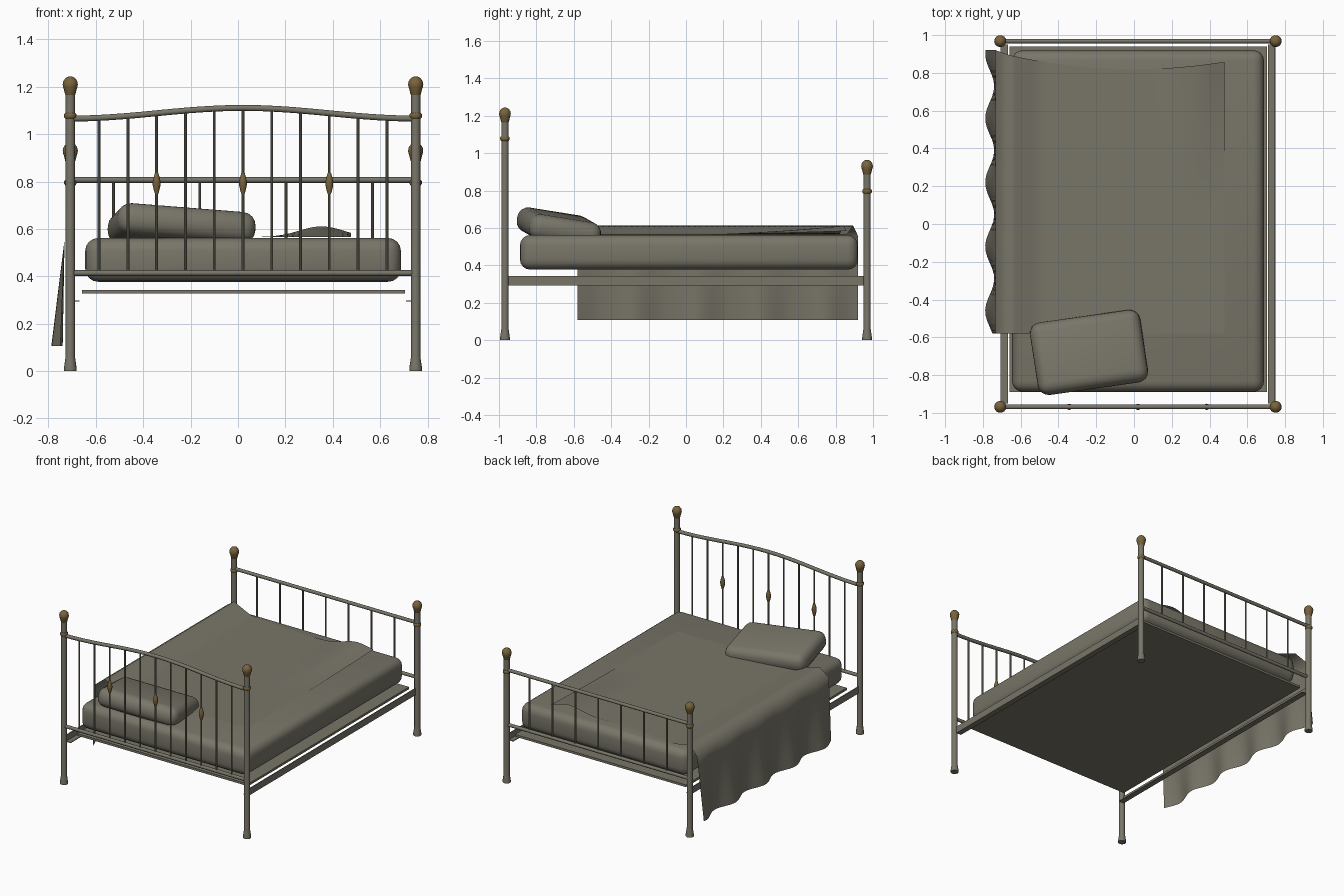
import bpy, bmesh, math
from mathutils import Vector, Matrix

if "Cube" in bpy.data.objects:
    bpy.data.objects.remove(bpy.data.objects["Cube"])


def material(name, rgb):
    m = bpy.data.materials.new(name)
    m.diffuse_color = (*rgb, 1)
    m.use_nodes = True
    m.node_tree.nodes["Principled BSDF"].inputs["Base Color"].default_value = m.diffuse_color
    return m


GREY = material("olive grey", (0.19, 0.18, 0.14))
BRASS = material("dull brass", (0.19, 0.125, 0.045))

CX = 0.021                     # middle of the frame
LEFT, RIGHT = -0.708, 0.75     # post positions
HEAD, FOOT = -0.968, 0.968


def finish(name, bm, mat, angle=40, fix=True):
    if fix:
        bmesh.ops.recalc_face_normals(bm, faces=bm.faces)
    me = bpy.data.meshes.new(name)
    bm.to_mesh(me)
    bm.free()
    me.materials.append(mat)
    ob = bpy.data.objects.new(name, me)
    bpy.context.collection.objects.link(ob)
    bpy.ops.object.select_all(action='DESELECT')
    ob.select_set(True)
    bpy.context.view_layer.objects.active = ob
    bpy.ops.object.shade_smooth_by_angle(angle=math.radians(angle))
    return ob


def skin(bm, rings):
    n = len(rings[0])
    for a, b in zip(rings, rings[1:]):
        for i in range(n):
            bm.faces.new((a[i], a[(i + 1) % n], b[(i + 1) % n], b[i]))
    bm.faces.new(rings[0][::-1])
    bm.faces.new(rings[-1])


def lathe(name, profile, x, y, mat, sides=14):
    """Turned part from (radius, z) points."""
    bm = bmesh.new()
    ang = [2 * math.pi * i / sides for i in range(sides)]
    skin(bm, [[bm.verts.new((x + r * math.cos(a), y + r * math.sin(a), z)) for a in ang]
              for r, z in profile])
    return finish(name, bm, mat)


def rail(name, points, y, r, sides=12):
    """Round tube through (x, z) points."""
    bm = bmesh.new()
    ang = [2 * math.pi * i / sides for i in range(sides)]
    skin(bm, [[bm.verts.new((x, y + r * math.cos(a), z + r * math.sin(a))) for a in ang]
              for x, z in points])
    return finish(name, bm, GREY)


def box(name, x0, x1, y0, y1, z0, z1, bevel=0, segs=4, rot=None):
    bm = bmesh.new()
    bmesh.ops.create_cube(bm, size=1)
    bmesh.ops.scale(bm, vec=(x1 - x0, y1 - y0, z1 - z0), verts=bm.verts)
    if bevel:
        bmesh.ops.bevel(bm, geom=bm.edges[:], offset=bevel, segments=segs,
                        profile=0.5, affect='EDGES')
    if rot:
        bmesh.ops.transform(bm, matrix=rot, verts=bm.verts)
    bmesh.ops.translate(bm, vec=((x0 + x1) / 2, (y0 + y1) / 2, (z0 + z1) / 2), verts=bm.verts)
    return finish(name, bm, GREY)


def arch(x):
    t = (x - CX) / (RIGHT - CX)
    return 1.066 + 0.045 * math.cos(t * math.pi / 2) ** 2


# posts with finials and collars
for end, y, top, ring in (("head", HEAD, 1.165, 1.078), ("foot", FOOT, 0.885, 0.796)):
    for side, x in (("left", LEFT), ("right", RIGHT)):
        n = end + "_" + side
        lathe(n + "_post", [(0.027, 0), (0.027, 0.012), (0.022, 0.045), (0.02, 0.06),
                            (0.02, top)], x, y, GREY)
        lathe(n + "_finial", [(0.018, top - 0.003), (0.022, top + 0.004), (0.027, top + 0.025),
                              (0.031, top + 0.036), (0.032, top + 0.046), (0.029, top + 0.06),
                              (0.02, top + 0.072), (0.008, top + 0.078)], x, y, BRASS)
        lathe(n + "_collar", [(0.021, ring - 0.012), (0.026, ring - 0.006),
                              (0.026, ring + 0.006), (0.021, ring + 0.012)], x, y, BRASS)
    rail(end + "_lower_rail", [(LEFT, 0.414), (RIGHT, 0.414)], y, 0.012)

# top rails
xs = [LEFT + (RIGHT - LEFT) * i / 20 for i in range(21)]
rail("head_arched_rail", [(x, arch(x)) for x in xs], HEAD, 0.0125)
rail("foot_top_rail", [(LEFT, 0.807), (RIGHT, 0.807)], FOOT, 0.012)

# spindles, some with brass knobs
for i in range(1, 12):
    x = LEFT + (RIGHT - LEFT) * i / 12
    lathe("head_spindle", [(0.006, 0.414), (0.006, arch(x))], x, HEAD, GREY, 8)
    if i in (3, 6, 9):
        lathe("spindle_knob", [(0.007, 0.748), (0.012, 0.765), (0.0165, 0.785), (0.0165, 0.8),
                               (0.012, 0.82), (0.007, 0.837)], x, HEAD, BRASS, 12)
for i in range(1, 8):
    x = LEFT + (RIGHT - LEFT) * i / 8
    lathe("foot_spindle", [(0.006, 0.414), (0.006, 0.807)], x, FOOT, GREY, 8)

# angle-iron side rails
for side, x, d in (("left", LEFT, 1), ("right", RIGHT, -1)):
    a, b = sorted((x, x + d * 0.005))
    box(side + "_side_rail", a, b, -0.95, 0.95, 0.293, 0.342)
    a, b = sorted((x, x + d * 0.04))
    box(side + "_side_flange", a, b, -0.95, 0.95, 0.293, 0.298)

# base board, mattress, pillow
box("base_board", -0.658, 0.704, -0.89, 0.94, 0.327, 0.343)
box("mattress", -0.645, 0.688, -0.888, 0.92, 0.377, 0.562, 0.055, 4)
tilt = (Matrix.Rotation(math.radians(8), 4, 'Z') @ Matrix.Rotation(math.radians(4.5), 4, 'Y')
        @ Matrix.Rotation(math.radians(-9), 4, 'X'))
px, py, pz = -0.238, -0.68, 0.603
box("pillow", px - 0.295, px + 0.295, py - 0.195, py + 0.195, pz - 0.067, pz + 0.067,
    0.058, 4, tilt)

# blanket draped over the left side
clamp = lambda v: max(0.0, min(1.0, v))


def top_z(x, y):
    ridge = 0.046 * clamp((-0.5 - x) / 0.157)
    lift = 0.046 * math.exp(-((x - 0.35) / 0.13) ** 2) * clamp((y - 0.1) / 0.75) ** 1.5
    return 0.566 + ridge + lift


bm = bmesh.new()
NX, NY, NH = 40, 48, 8
grid = []
for i in range(NX + 1):                       # top sheet
    x = 0.478 + (-0.657 - 0.478) * i / NX
    y1 = 0.82 + 0.17 * x * x
    col = []
    for j in range(NY + 1):
        y = -0.58 + (y1 + 0.58) * j / NY
        col.append(bm.verts.new((x, y, top_z(x, y))))
    grid.append(col)
for i in range(NH + 1):                       # hanging side with folds
    t = i / NH
    col = []
    for j in range(NY + 1):
        y = -0.58 + (0.92 + 0.58) * j / NY
        wave = 0.5 + 0.5 * math.cos(2 * math.pi * (y - 0.22) / 0.34)
        col.append(bm.verts.new((-0.732 - t * (0.008 + 0.048 * wave), y, 0.557 - 0.45 * t)))
    grid.append(col)
for a, b in zip(grid, grid[1:]):
    for j in range(NY):
        bm.faces.new((a[j], a[j + 1], b[j + 1], b[j]))
finish("blanket", bm, GREY, 60, fix=False)
